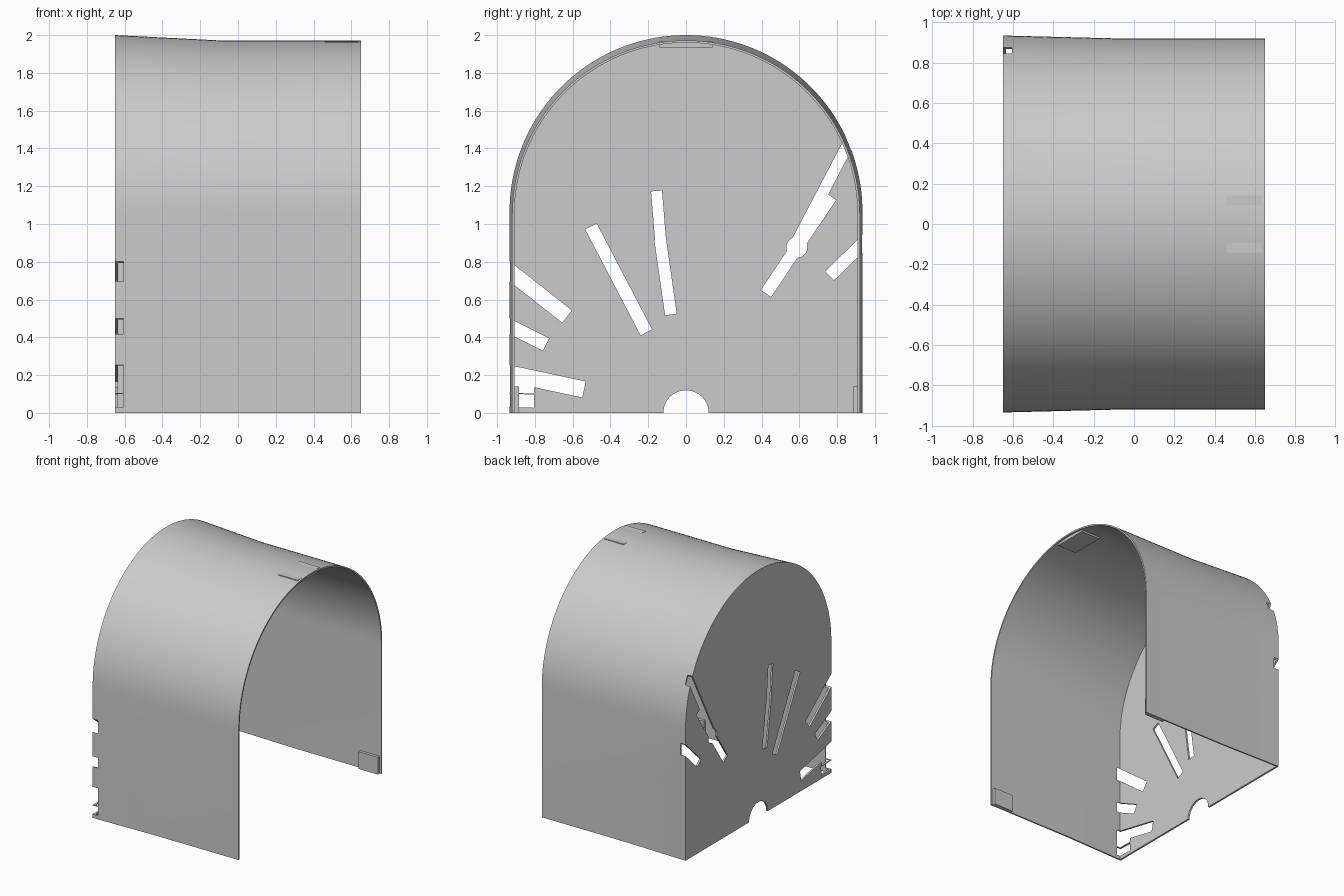
import bpy, bmesh, math
from mathutils import Matrix, Vector

cube = bpy.data.objects.get("Cube")
if cube:
    bpy.data.objects.remove(cube, do_unlink=True)

grey = bpy.data.materials.new("plain grey")
grey.use_nodes = True
GREY = (0.6, 0.6, 0.6, 1)
grey.diffuse_color = GREY
grey.node_tree.nodes["Principled BSDF"].inputs["Base Color"].default_value = GREY


def make_object(name, bm):
    bmesh.ops.recalc_face_normals(bm, faces=bm.faces)
    mesh = bpy.data.meshes.new(name)
    bm.to_mesh(mesh)
    bm.free()
    mesh.materials.append(grey)
    obj = bpy.data.objects.new(name, mesh)
    bpy.context.collection.objects.link(obj)
    return obj


def box(name, x, y, z):
    bm = bmesh.new()
    bmesh.ops.create_cube(bm, size=1)
    for v in bm.verts:
        v.co = Vector([(r[0] + r[1]) / 2 + c * (r[1] - r[0])
                       for r, c in zip((x, y, z), v.co)])
    return make_object(name, bm)


# Hollow arched housing, flared towards its closed end
LEFT, RIGHT, BEND = -0.65, 0.65, -0.1
SKIN, WALL = 0.012, 0.015
SEGMENTS = 72


def arch(bm, x, radius, centre):
    pts = [(-radius, 0)]
    for i in range(SEGMENTS + 1):
        a = math.pi * (1 - i / SEGMENTS)
        pts.append((radius * math.cos(a), centre + radius * math.sin(a)))
    pts.append((radius, 0))
    return [bm.verts.new((x, y, z)) for y, z in pts]


bm = bmesh.new()
rings = [arch(bm, *ring) for ring in (
    (LEFT, 0.934, 1.066), (BEND, 0.92, 1.052), (RIGHT, 0.92, 1.052),
    (RIGHT, 0.92 - SKIN, 1.052), (BEND, 0.92 - SKIN, 1.052),
    (LEFT + WALL, 0.934 - SKIN, 1.066))]
for a, b in zip(rings, rings[1:]):
    for i in range(len(a) - 1):
        bm.faces.new((a[i], a[i + 1], b[i + 1], b[i]))
bm.faces.new(rings[0])
bm.faces.new(rings[-1])
bm.faces.new([r[0] for r in rings] + [r[-1] for r in reversed(rings)])
housing = make_object("housing", bm)

# Cutters for the end wall, deep enough to notch the curved skin
CUT = (LEFT - 0.1, -0.605)
cutters = []


def slot(a, b, width):
    a, b = Vector(a), Vector(b)
    d = b - a
    mid = (a + b) / 2
    obj = box("slot_cutter", CUT, (-d.length / 2, d.length / 2), (-width / 2, width / 2))
    obj.data.transform(Matrix.Translation((0, mid.x, mid.y))
                       @ Matrix.Rotation(math.atan2(d.y, d.x), 4, "X"))
    cutters.append(obj)


def hole(y, z, radius):
    bm = bmesh.new()
    bmesh.ops.create_cone(bm, cap_ends=True, segments=40, radius1=radius,
                          radius2=radius, depth=CUT[1] - CUT[0])
    bm.transform(Matrix.Translation(((CUT[0] + CUT[1]) / 2, y, z))
                 @ Matrix.Rotation(math.pi / 2, 4, "Y"))
    cutters.append(make_object("hole_cutter", bm))


for a, b, width in (
        ((-0.503, 0.987), (-0.21, 0.426), 0.068),
        ((-0.156, 1.175), (-0.132, 0.88), 0.058),
        ((-0.137, 0.92), (-0.08, 0.521), 0.062),
        ((0.587, 0.905), (0.88, 1.465), 0.06),
        ((0.423, 0.632), (0.767, 1.146), 0.066),
        ((0.76, 0.725), (0.97, 0.93), 0.067),
        ((-0.63, 0.51), (-1.01, 0.81), 0.083),
        ((-0.741, 0.362), (-1.037, 0.51), 0.074),
        ((-0.54, 0.124), (-1.037, 0.23), 0.087),
        ((-0.805, 0.062), (-1.0, 0.068), 0.07),
        ((-0.805, 0.145), (-1.0, 0.15), 0.085)):
    slot(a, b, width)
hole(-0.307, 0.611, 0.055)
hole(0.587, 0.876, 0.055)
hole(0, 0, 0.12)

bpy.context.view_layer.objects.active = housing
for cutter in cutters:
    mod = housing.modifiers.new("cut", "BOOLEAN")
    mod.operation = "DIFFERENCE"
    mod.solver = "EXACT"
    mod.object = cutter
    bpy.ops.object.modifier_apply(modifier=mod.name)
    bpy.data.objects.remove(cutter, do_unlink=True)

bpy.ops.object.select_all(action="DESELECT")
housing.select_set(True)
bpy.ops.object.shade_smooth_by_angle(angle=math.radians(25))

# Locating tabs inside the open end
TAB = (0.46, 0.635)
box("top_tab", TAB, (-0.14, 0.14), (1.935, 1.967))
for name, side in (("front_tab", -1), ("back_tab", 1)):
    box(name, TAB, sorted((side * 0.885, side * 0.918)), (0, 0.14))
